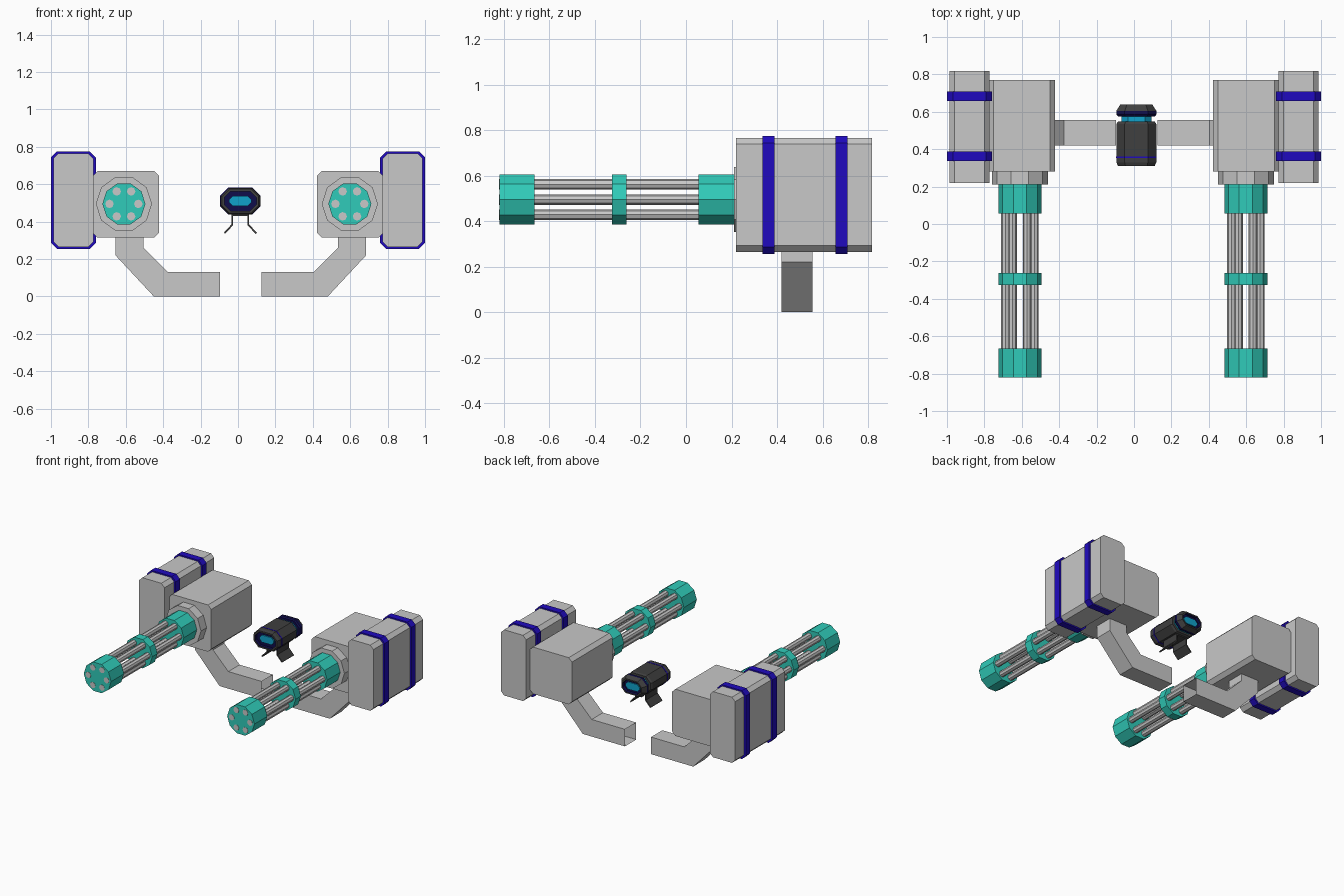
import bpy, bmesh, math

cube = bpy.data.objects.get("Cube")
if cube:
    bpy.data.objects.remove(cube, do_unlink=True)


def material(name, r, g, b):
    m = bpy.data.materials.new(name)
    m.use_nodes = True
    m.diffuse_color = (r, g, b, 1)
    m.node_tree.nodes["Principled BSDF"].inputs["Base Color"].default_value = (r, g, b, 1)
    return m


GREY = material("light grey", 0.58, 0.58, 0.58)
TEAL = material("teal", 0.03, 0.60, 0.49)
BLUE = material("deep blue", 0.014, 0.003, 0.52)
DARK = material("dark grey", 0.05, 0.05, 0.05)
CYAN = material("cyan", 0.005, 0.36, 0.60)
NAVY = material("navy", 0.005, 0.004, 0.07)


def octagon(w, h, c):
    """Chamfered rectangle with half sizes w, h and corner cut c."""
    return [(w, h - c), (w - c, h), (c - w, h), (-w, h - c),
            (-w, c - h), (c - w, -h), (w - c, -h), (w, c - h)]


def ngon(n, r):
    return [(r * math.cos(math.tau * i / n), r * math.sin(math.tau * i / n)) for i in range(n)]


def loft(name, centre, sections, mats, open_sides=()):
    """Skin (y, profile) sections; mats = first cap, each span, last cap."""
    bm = bmesh.new()
    rings = [[bm.verts.new((x, y, z)) for x, z in prof] for y, prof in sections]
    used = list(dict.fromkeys(mats))
    bm.faces.new(rings[0]).material_index = used.index(mats[0])
    bm.faces.new(rings[-1]).material_index = used.index(mats[-1])
    n = len(rings[0])
    for k, (a, b) in enumerate(zip(rings, rings[1:])):
        for i in range(n):
            if i not in open_sides:
                j = (i + 1) % n
                f = bm.faces.new((a[i], a[j], b[j], b[i]))
                f.material_index = used.index(mats[k + 1])
    bmesh.ops.recalc_face_normals(bm, faces=bm.faces)
    me = bpy.data.meshes.new(name)
    bm.to_mesh(me)
    bm.free()
    for m in used:
        me.materials.append(m)
    ob = bpy.data.objects.new(name, me)
    ob.location = (centre[0], 0, centre[1])
    bpy.context.collection.objects.link(ob)
    return ob


def prism(name, centre, y0, y1, profile, mat, open_sides=()):
    return loft(name, centre, [(y0, profile), (y1, profile)], [mat] * 3, open_sides)


# Two rotary guns, one on each side
for side, s, gun_x, arm_shift in (("left", 1, 0.598, 0.015), ("right", -1, -0.61, 0.015)):
    axis = (gun_x, 0.495)
    prism(side + "_housing", (s * 0.6, 0.493), 0.28, 0.77, octagon(0.178, 0.178, 0.027), GREY)
    prism(side + "_collar", axis, 0.212, 0.285, ngon(10, 0.15), GREY)

    # Barrel clamps and barrels
    for part, y0, y1 in (("muzzle", -0.82, -0.665), ("middle_clamp", -0.325, -0.262),
                         ("rear_clamp", 0.055, 0.214)):
        prism(f"{side}_{part}", axis, y0, y1, ngon(10, 0.115), TEAL)
    for i, (dx, dz) in enumerate(ngon(6, 0.077)):
        prism(f"{side}_barrel_{i + 1}", (axis[0] + dx, axis[1] + dz), -0.822, 0.1,
              ngon(8, 0.023), GREY)

    # Ammunition drum with its two straps
    drum = (s * 0.88, 0.515)
    prism(side + "_drum", drum, 0.22, 0.818, octagon(0.107, 0.25, 0.027), GREY)
    for i, y in enumerate((0.362, 0.683)):
        prism(f"{side}_strap_{i + 1}", drum, y - 0.026, y + 0.026,
              octagon(0.12, 0.26, 0.032), BLUE)

    # Bent hollow support arm, open at both ends
    path = [(0.11, 0), (0.465, 0), (0.67, 0.22), (0.67, 0.33),
            (0.52, 0.33), (0.52, 0.26), (0.39, 0.13), (0.11, 0.13)]
    prism(side + "_arm", (arm_shift, 0), 0.42, 0.556,
          [(s * x, z) for x, z in path], GREY, open_sides=(3, 7))

# Sight: body with recessed front lens
eye = (0.0125, 0.51)
outer = octagon(0.107, 0.071, 0.045)
rim = octagon(0.098, 0.064, 0.04)
glass = octagon(0.06, 0.027, 0.02)
recess = octagon(0.086, 0.052, 0.034)
loft("sight_body", eye,
     [(0.335, recess), (0.31, recess), (0.31, rim), (0.33, outer), (0.535, outer), (0.548, rim)],
     [NAVY, NAVY, DARK, DARK, DARK, DARK, DARK])
prism("sight_front_lens", eye, 0.326, 0.34, glass, CYAN)
prism("sight_stripe", eye, 0.354, 0.362, octagon(0.109, 0.073, 0.046), BLUE)

# Sight: glowing neck and rear hood with lens
prism("sight_neck", eye, 0.54, 0.59, octagon(0.08, 0.05, 0.035), CYAN)
loft("sight_hood", eye,
     [(0.575, rim), (0.585, outer), (0.605, outer), (0.638, octagon(0.086, 0.055, 0.035)),
      (0.638, octagon(0.076, 0.045, 0.03)), (0.618, octagon(0.074, 0.043, 0.03))],
     [NAVY, NAVY, NAVY, DARK, DARK, NAVY, NAVY])
prism("sight_rear_lens", eye, 0.612, 0.626, glass, CYAN)

# Sight: splayed clip legs of bent sheet
for side, s in (("left", 1), ("right", -1)):
    leg = [(0.038, 0.445), (0.038, 0.382), (0.082, 0.334),
           (0.088, 0.341), (0.047, 0.386), (0.047, 0.445)]
    prism(f"sight_{side}_leg", (eye[0], 0), 0.39, 0.53, [(s * x, z) for x, z in leg], DARK)
prism("sight_clip_base", (eye[0], 0.437), 0.39, 0.53, octagon(0.047, 0.006, 0.002), DARK)
